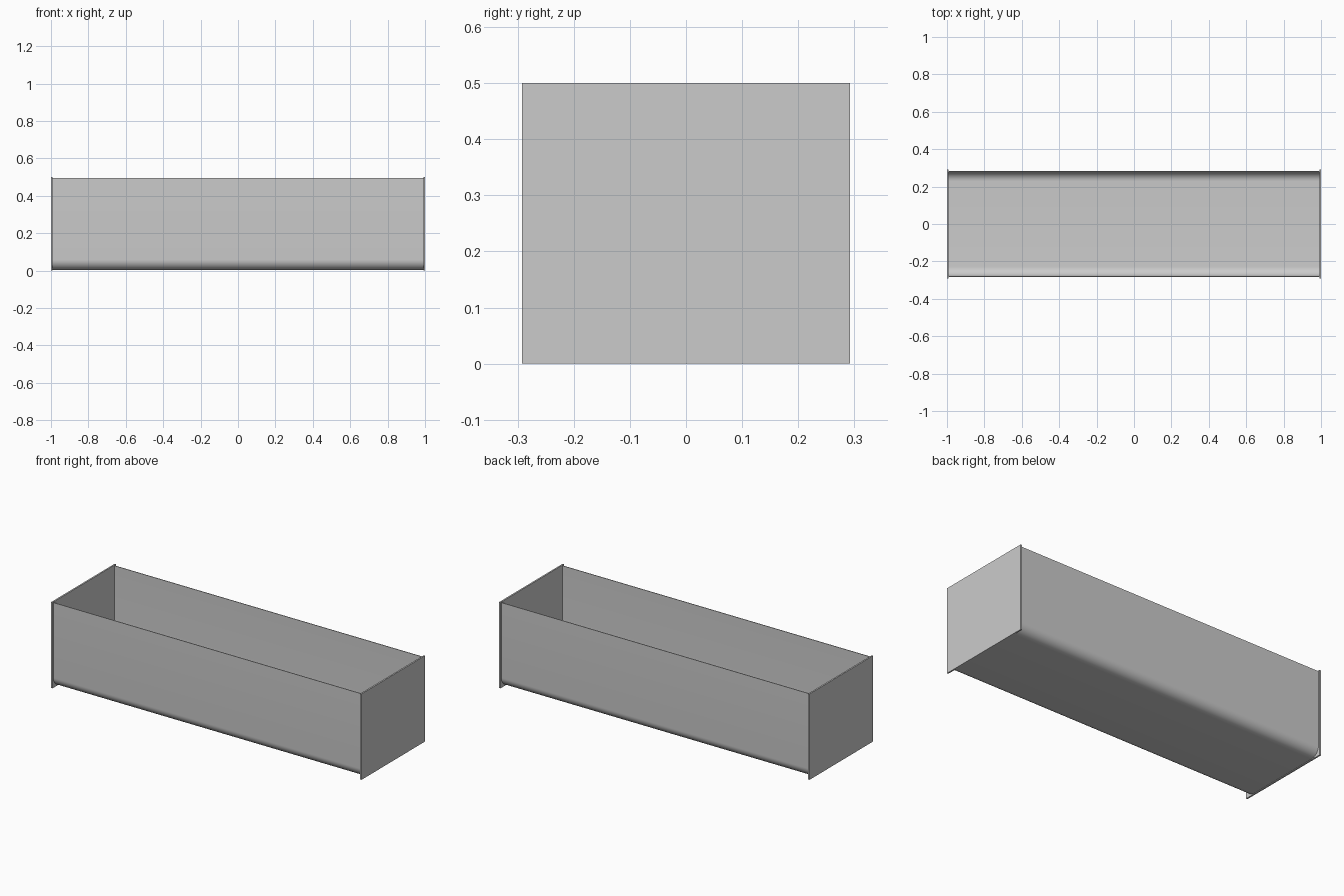
import bpy, bmesh, math

if "Cube" in bpy.data.objects:
    bpy.data.objects.remove(bpy.data.objects["Cube"])

HALF_L, HALF_W, HEIGHT = 1.0, 0.292, 0.5   # end plate extents
PLATE = 0.009                              # end plate thickness
SHEET_W, SHEET_BOTTOM, SHEET_TOP = 0.283, 0.003, 0.496
RADIUS, SHEET = 0.055, 0.004               # bend radius and sheet thickness
SEGMENTS = 12


def u_profile(offset):
    """Open U section (y, z), moved inwards by offset."""
    w, r = SHEET_W - offset, RADIUS - offset
    cy, cz = SHEET_W - RADIUS, SHEET_BOTTOM + RADIUS
    right = [(cy + r * math.sin(a), cz - r * math.cos(a))
             for a in (math.pi / 2 * i / SEGMENTS for i in range(SEGMENTS + 1))]
    right.append((w, SHEET_TOP))
    return [(-y, z) for y, z in reversed(right)] + right


def link(bm, name):
    bmesh.ops.recalc_face_normals(bm, faces=bm.faces)
    mesh = bpy.data.meshes.new(name)
    bm.to_mesh(mesh)
    bm.free()
    obj = bpy.data.objects.new(name, mesh)
    bpy.context.collection.objects.link(obj)
    return obj


# Folded sheet: floor and both long walls with rounded bends
bm = bmesh.new()
loop = u_profile(0) + u_profile(SHEET)[::-1]
x = HALF_L - PLATE
rings = [[bm.verts.new((s * x, y, z)) for y, z in loop] for s in (-1, 1)]
n = len(loop)
for i in range(n):
    j = (i + 1) % n
    bm.faces.new((rings[0][i], rings[0][j], rings[1][j], rings[1][i]))
# Close the section ends strip by strip
for ring in rings:
    for i in range(n // 2 - 1):
        bm.faces.new((ring[i], ring[i + 1], ring[n - 2 - i], ring[n - 1 - i]))
trough = link(bm, "trough_sheet")
bpy.context.view_layer.objects.active = trough
trough.select_set(True)
bpy.ops.object.shade_smooth_by_angle(angle=math.radians(30))

# Flat end plates, slightly larger than the sheet section
for side, name in ((-1, "left_end_plate"), (1, "right_end_plate")):
    bm = bmesh.new()
    bmesh.ops.create_cube(bm, size=1)
    bmesh.ops.scale(bm, vec=(PLATE, HALF_W * 2, HEIGHT), verts=bm.verts)
    bmesh.ops.translate(bm, vec=(side * (HALF_L - PLATE / 2), 0, HEIGHT / 2), verts=bm.verts)
    link(bm, name)
